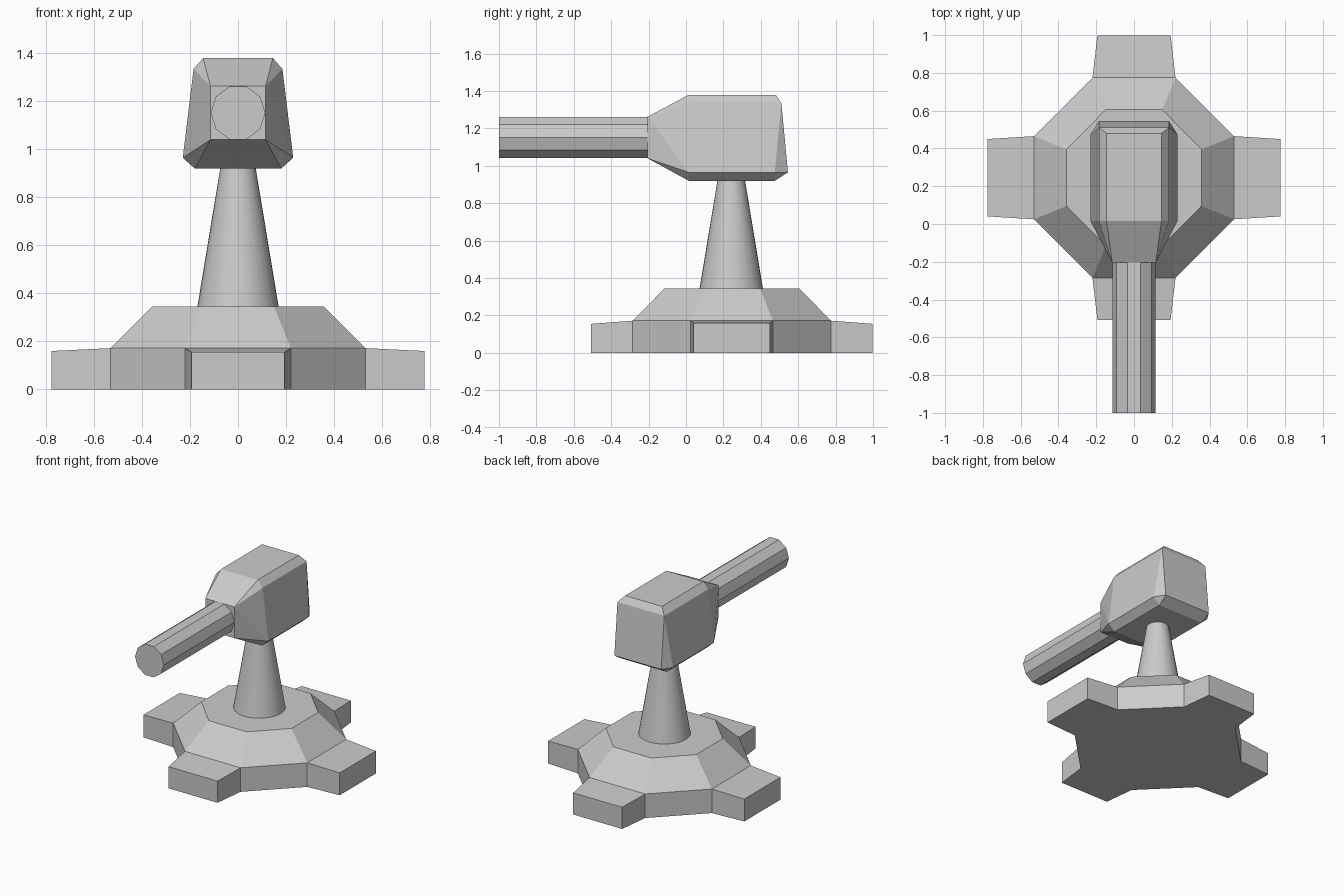
import bpy, bmesh, math
from mathutils import Vector, Matrix

if "Cube" in bpy.data.objects:
    bpy.data.objects.remove(bpy.data.objects["Cube"])

CY = 0.245  # y centre of the stand


def finish(bm, name):
    bmesh.ops.recalc_face_normals(bm, faces=bm.faces[:])
    mesh = bpy.data.meshes.new(name)
    bm.to_mesh(mesh)
    bm.free()
    ob = bpy.data.objects.new(name, mesh)
    bpy.context.collection.objects.link(ob)
    return ob


def octagon(bm, a, b, c, d, z):
    """Ring of a x-facing edge (x=a, y=+-b) and y-facing edge (x=+-c, y=d)."""
    pts = [(a, -b), (a, b), (c, d), (-c, d), (-a, b), (-a, -b), (-c, -d), (c, -d)]
    return [bm.verts.new((x, CY + y, z)) for x, y in pts]


# Base: sloped octagon with four feet extruded from its long walls
bm = bmesh.new()
rings = [octagon(bm, .53, .22, .22, .53, 0),
         octagon(bm, .53, .22, .22, .53, .172),
         octagon(bm, .357, .15, .15, .36, .345)]
bm.faces.new(rings[0][::-1])
bm.faces.new(rings[2])
walls = []
for lo, hi in zip(rings, rings[1:]):
    for i in range(8):
        j = (i + 1) % 8
        f = bm.faces.new((lo[i], lo[j], hi[j], hi[i]))
        if lo is rings[0] and i % 2 == 0:
            walls.append(f)
bm.normal_update()
for f in walls:
    n = f.normal.copy()
    side = abs(n.x) > .5
    new = bmesh.ops.extrude_discrete_faces(bm, faces=[f])["faces"][0]
    for v in new.verts:
        v.co += n * (.246 if side else .223)
        if side:
            v.co.y = CY + (v.co.y - CY) * .93
        else:
            v.co.x *= .88
        if v.co.z > .1:
            v.co.z = .16 if side else .155
finish(bm, "base")

# Column: smooth tapered post
bm = bmesh.new()
bmesh.ops.create_cone(bm, cap_ends=True, segments=32, radius1=.17, radius2=.07,
                      depth=.605, matrix=Matrix.Translation((0, CY - .003, .6425)))
column = finish(bm, "column")
bpy.context.view_layer.objects.active = column
column.select_set(True)
bpy.ops.object.shade_smooth_by_angle(angle=math.radians(40))

# Head: faceted housing, mirrored half profile wrapped in a hull
bm = bmesh.new()
half = [(.115, -.205, 1.04), (.115, -.205, 1.263),           # front plate
        (.18, .015, .92), (.23, .015, .965),                 # widest front ring
        (.185, .015, 1.335), (.145, .015, 1.38),
        (.18, .475, .92), (.23, .475, .965),                 # rear
        (.185, .545, .965), (.185, .51, 1.335), (.145, .48, 1.38)]
for x, y, z in half:
    for s in (1, -1):
        bm.verts.new((s * x, y, z))
bmesh.ops.convex_hull(bm, input=bm.verts[:])
bmesh.ops.dissolve_limit(bm, angle_limit=math.radians(2), verts=bm.verts[:], edges=bm.edges[:])
finish(bm, "head")

# Barrel: ten-sided rod with flats on top and bottom
bm = bmesh.new()
ring = [bm.verts.new((.114 * math.cos(a), -1, 1.152 + .116 * math.sin(a)))
        for a in (i * math.tau / 10 for i in range(10))]
cap = bm.faces.new(ring)
back = bmesh.ops.extrude_face_region(bm, geom=[cap], use_keep_orig=True)["geom"]
bmesh.ops.translate(bm, vec=Vector((0, .8, 0)),
                    verts=[v for v in back if isinstance(v, bmesh.types.BMVert)])
finish(bm, "barrel")
